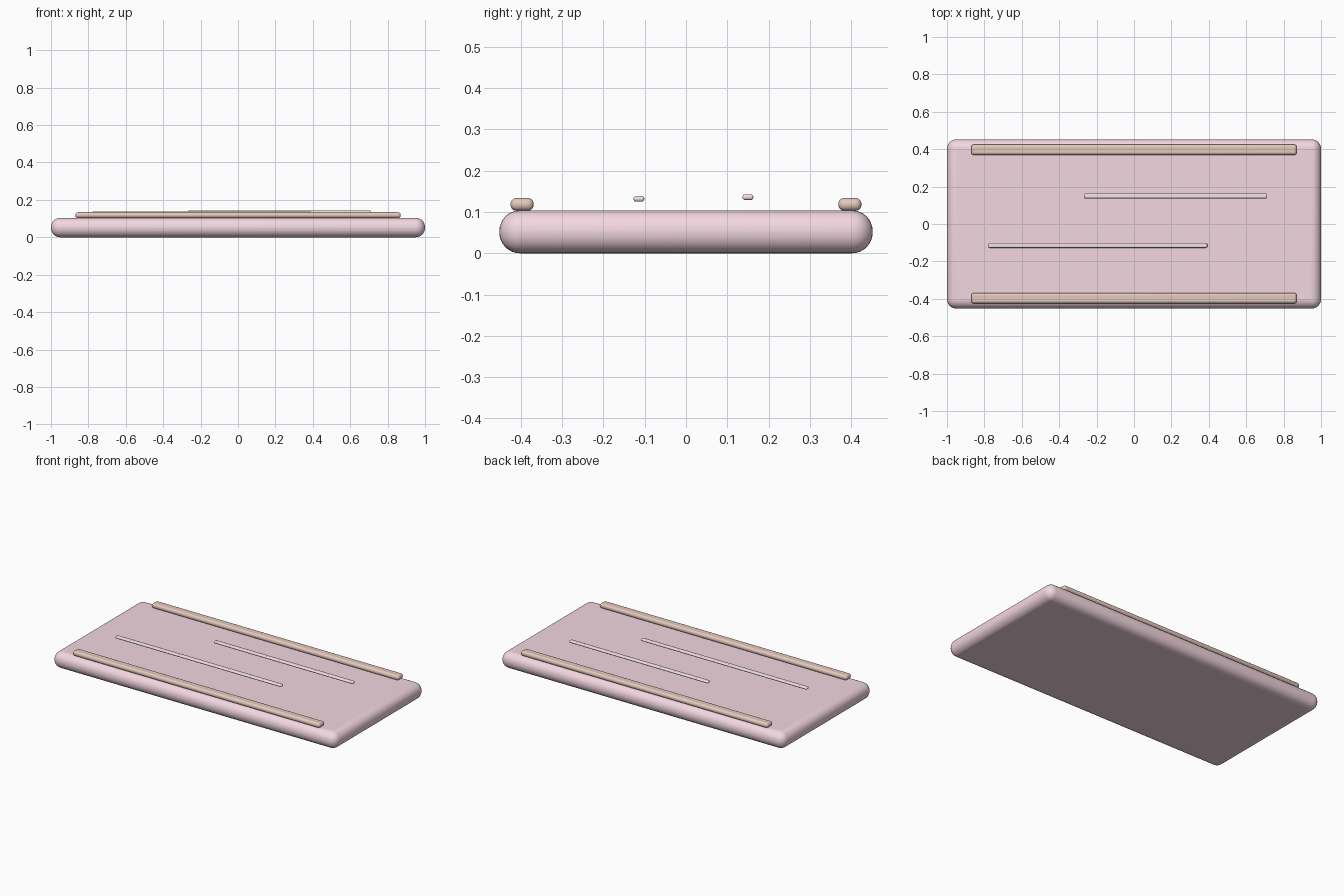
import bpy

if "Cube" in bpy.data.objects:
    bpy.data.objects.remove(bpy.data.objects["Cube"])


def material(name, rgb):
    m = bpy.data.materials.new(name)
    m.diffuse_color = (*rgb, 1)
    m.use_nodes = True
    m.node_tree.nodes["Principled BSDF"].inputs["Base Color"].default_value = m.diffuse_color
    return m


pink = material("pink", (0.90, 0.68, 0.75))
tan = material("tan", (0.78, 0.58, 0.50))
pale = material("pale_pink", (0.92, 0.76, 0.79))


def rounded_box(name, x, y, z, radius, segments, mat):
    """Box spanning the given (min, max) ranges with rounded edges."""
    spans = (x, y, z)
    bpy.ops.mesh.primitive_cube_add(size=1, location=[(a + b) / 2 for a, b in spans])
    ob = bpy.context.object
    ob.name = name
    ob.scale = [b - a for a, b in spans]
    bpy.ops.object.transform_apply(location=False, rotation=False, scale=True)
    bev = ob.modifiers.new("round", 'BEVEL')
    bev.width = radius
    bev.segments = segments
    bev.limit_method = 'NONE'
    ob.data.materials.append(mat)
    bpy.ops.object.shade_smooth_by_angle()
    return ob


# Main slab
rounded_box("slab", (-1, 1), (-0.452, 0.452), (0, 0.104), 0.05, 8, pink)

# Side rails
for side, y in (("front", -0.397), ("back", 0.397)):
    rounded_box(side + "_rail", (-0.87, 0.87), (y - 0.028, y + 0.028),
                (0.103, 0.134), 0.0145, 5, tan)

# Thin strips hovering over the top face
rounded_box("front_strip", (-0.778, 0.392), (-0.127, -0.101), (0.125, 0.139), 0.006, 3, pale)
rounded_box("back_strip", (-0.268, 0.712), (0.137, 0.163), (0.129, 0.143), 0.006, 3, pale)
